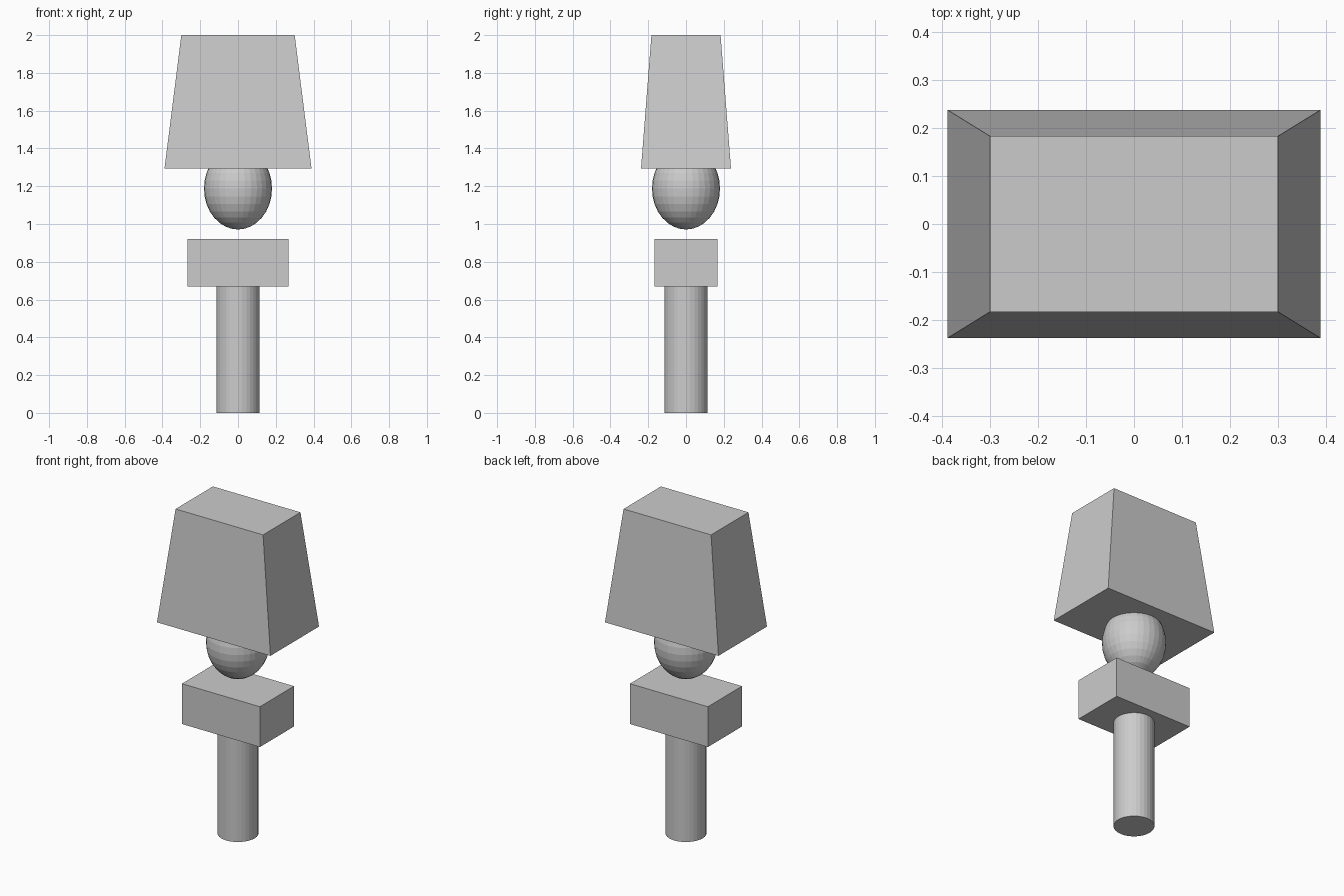
import bpy
import bmesh
from mathutils import Matrix

if "Cube" in bpy.data.objects:
    bpy.data.objects.remove(bpy.data.objects["Cube"])

grey = bpy.data.materials.new("plain grey")
grey.diffuse_color = (0.6, 0.6, 0.6, 1.0)
grey.use_nodes = True
grey.node_tree.nodes["Principled BSDF"].inputs["Base Color"].default_value = grey.diffuse_color


def finish(name, bm):
    """Turn a bmesh into a flat-shaded grey object."""
    mesh = bpy.data.meshes.new(name)
    bmesh.ops.recalc_face_normals(bm, faces=bm.faces)
    bm.to_mesh(mesh)
    bm.free()
    mesh.materials.append(grey)
    obj = bpy.data.objects.new(name, mesh)
    bpy.context.collection.objects.link(obj)
    return obj


def block(name, half_x, half_y, z0, z1, top_x=None, top_y=None):
    """Box between two heights, optionally tapered to a different top."""
    bm = bmesh.new()
    bmesh.ops.create_cube(bm, size=2)
    for v in bm.verts:
        top = v.co.z > 0
        v.co.x *= top_x if top and top_x else half_x
        v.co.y *= top_y if top and top_y else half_y
        v.co.z = z1 if top else z0
    return finish(name, bm)


# Round handle
bm = bmesh.new()
bmesh.ops.create_cone(bm, cap_ends=True, segments=32, radius1=0.115, radius2=0.115,
                      depth=0.67, matrix=Matrix.Translation((0, 0, 0.335)))
finish("handle", bm)

# Collar block on top of the handle
block("collar", 0.267, 0.167, 0.67, 0.92)

# Stretched ball, its top sunk into the head
bm = bmesh.new()
bmesh.ops.create_uvsphere(bm, u_segments=32, v_segments=16, radius=1,
                          matrix=Matrix.Translation((0, 0, 1.188))
                          @ Matrix.Diagonal((0.18, 0.18, 0.217, 1)))
finish("ball", bm)

# Tapered head
block("head", 0.389, 0.238, 1.295, 2.0, top_x=0.30, top_y=0.183)
